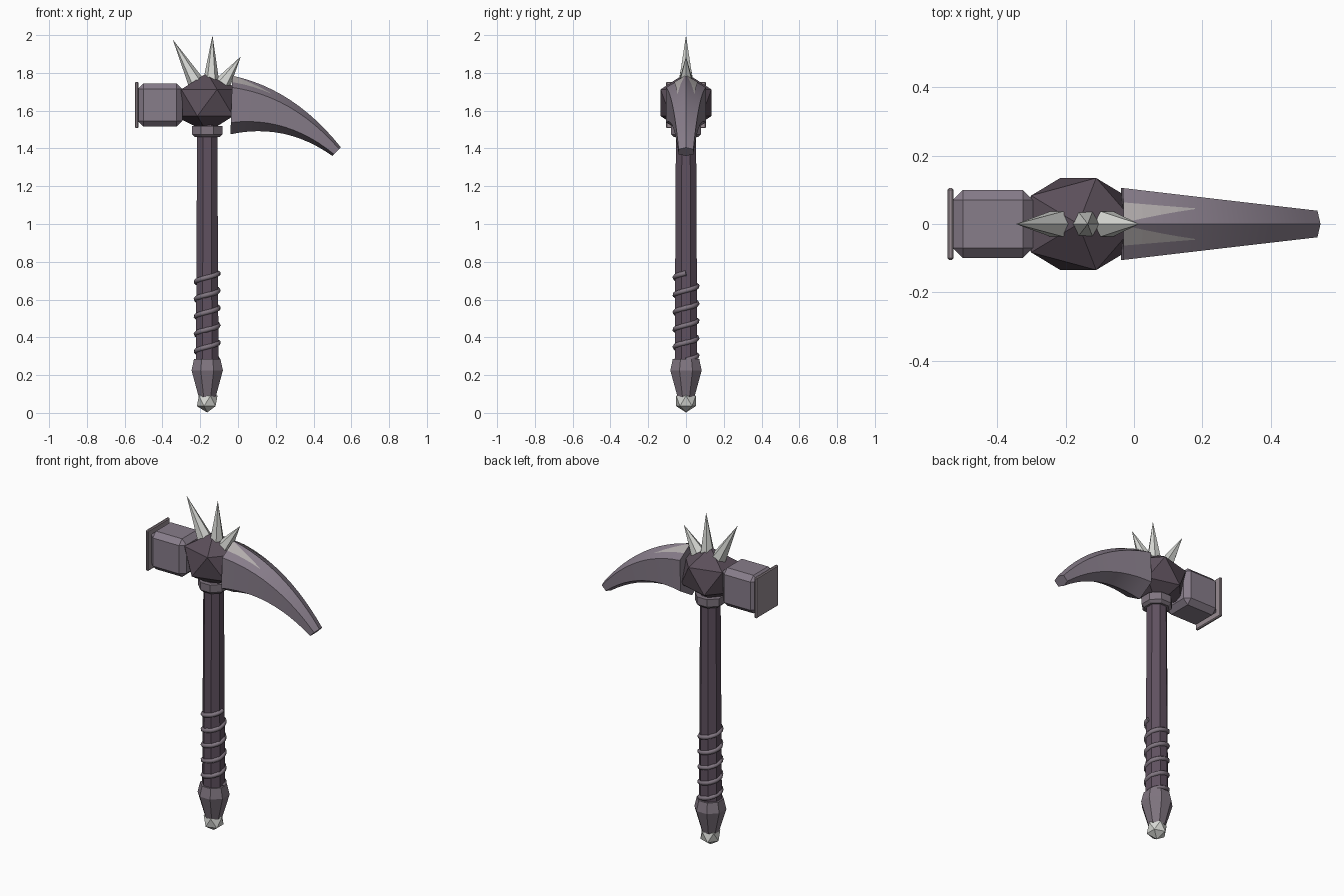
import bpy, bmesh, math
from mathutils import Vector

cube = bpy.data.objects.get("Cube")
if cube:
    bpy.data.objects.remove(cube)

AXIS = -0.163      # x of the handle axis


def material(name, rgb):
    m = bpy.data.materials.new(name)
    m.use_nodes = True
    m.diffuse_color = (*rgb, 1)
    m.node_tree.nodes["Principled BSDF"].inputs["Base Color"].default_value = (*rgb, 1)
    return m


STEEL = material("mauve steel", (0.245, 0.205, 0.255))
PLATE = material("rosy steel", (0.31, 0.26, 0.285))
DARK = material("dark iron", (0.105, 0.078, 0.102))
WOOD = material("dark plum wood", (0.115, 0.082, 0.115))
CAP = material("grey plum metal", (0.215, 0.178, 0.215))
BRIGHT = material("pale metal", (0.68, 0.69, 0.66))
SHEEN = material("worn metal", (0.44, 0.41, 0.41))


def finish(name, bm, mat):
    bmesh.ops.recalc_face_normals(bm, faces=bm.faces)
    me = bpy.data.meshes.new(name)
    bm.to_mesh(me)
    bm.free()
    me.materials.append(mat)
    ob = bpy.data.objects.new(name, me)
    bpy.context.collection.objects.link(ob)
    return ob


def loft(name, rings, mat):
    """Skin a list of closed rings and cap both ends."""
    bm = bmesh.new()
    loops = [[bm.verts.new(p) for p in ring] for ring in rings]
    n = len(loops[0])
    for a, b in zip(loops, loops[1:]):
        for i in range(n):
            j = (i + 1) % n
            bm.faces.new((a[i], a[j], b[j], b[i]))
    bm.faces.new(loops[0])
    bm.faces.new(loops[-1])
    return finish(name, bm, mat)


def turned(name, profile, mat, sides=8):
    """Faceted upright part; profile holds (half width, height) pairs."""
    rings = []
    for r, z in profile:
        r /= math.cos(math.pi / sides)
        angles = [math.tau * (i + 0.5) / sides for i in range(sides)]
        rings.append([(AXIS + r * math.cos(a), r * math.sin(a), z) for a in angles])
    return loft(name, rings, mat)


def ball(name, z, radii, mat):
    bm = bmesh.new()
    bmesh.ops.create_icosphere(bm, subdivisions=1, radius=1)
    bmesh.ops.scale(bm, vec=radii, verts=bm.verts)
    bmesh.ops.translate(bm, vec=(AXIS, 0, z), verts=bm.verts)
    return finish(name, bm, mat)


def block(name, lo, hi, chamfer, mat):
    bm = bmesh.new()
    bmesh.ops.create_cube(bm, size=1)
    lo, hi = Vector(lo), Vector(hi)
    bmesh.ops.scale(bm, vec=hi - lo, verts=bm.verts)
    bmesh.ops.translate(bm, vec=(lo + hi) / 2, verts=bm.verts)
    bmesh.ops.bevel(bm, geom=bm.edges[:], offset=chamfer, segments=1, affect='EDGES')
    return finish(name, bm, mat)


def spike(name, base, tip, radius):
    base, tip = Vector(base), Vector(tip)
    axis = tip - base
    bm = bmesh.new()
    bmesh.ops.create_cone(bm, cap_ends=True, segments=6, radius1=radius, radius2=0,
                          depth=axis.length)
    bmesh.ops.rotate(bm, cent=(0, 0, 0), verts=bm.verts,
                     matrix=axis.to_track_quat('Z', 'Y').to_matrix())
    bmesh.ops.translate(bm, vec=(base + tip) / 2, verts=bm.verts)
    return finish(name, bm, BRIGHT)


# Handle, collar and pommel
turned("handle", [(0.06, 0.2), (0.055, 1.2), (0.053, 1.53)], WOOD)
turned("collar", [(0.065, 1.46), (0.08, 1.475), (0.08, 1.52)], CAP)
turned("pommel", [(0.07, 0.285), (0.083, 0.225), (0.045, 0.085)], CAP)
ball("pommel_tip", 0.063, (0.061, 0.061, 0.061), BRIGHT)

# Cord wound around the grip
curve = bpy.data.curves.new("grip_wrap", 'CURVE')
curve.dimensions = '3D'
curve.bevel_depth = 0.014
curve.bevel_resolution = 1
curve.use_fill_caps = True
STEPS, TURNS = 100, 5
path = curve.splines.new('POLY')
path.points.add(STEPS)
for i, p in enumerate(path.points):
    a = math.tau * TURNS * i / STEPS
    p.co = (AXIS + 0.058 * math.cos(a), 0.058 * math.sin(a), 0.28 + 0.46 * i / STEPS, 1)
    p.radius = 1
curve.materials.append(CAP)
wrap = bpy.data.objects.new("grip_wrap", curve)
bpy.context.collection.objects.link(wrap)

# Faceted head and hammer
ball("head_core", 1.642, (0.19, 0.158, 0.158), DARK)
block("hammer_block", (-0.53, -0.1, 1.515), (-0.295, 0.1, 1.745), 0.03, STEEL)
block("hammer_face", (-0.545, -0.105, 1.507), (-0.527, 0.105, 1.753), 0.005, PLATE)

# Curved pick: six-sided sections between a top and a bottom arc
TOP = [Vector(p) for p in ((-0.03, 0, 1.785), (0.30, 0, 1.715), (0.545, 0, 1.405))]
BOTTOM = [Vector(p) for p in ((-0.04, 0, 1.475), (0.25, 0, 1.538), (0.5, 0, 1.36))]
SEGMENTS = 12


def arc(points, t):
    a, b, c = points
    return a.lerp(b, t).lerp(b.lerp(c, t), t)


def pick_ring(t):
    top, bottom = arc(TOP, t), arc(BOTTOM, t)
    w = Vector((0, 0.105 - 0.115 * (top.x + 0.03), 0))
    upper, lower = top.lerp(bottom, 0.2), top.lerp(bottom, 0.8)
    return [top, upper + w, lower + w, bottom, lower - w, upper - w]


rings = [pick_ring(i / SEGMENTS) for i in range(SEGMENTS + 1)]
pick = loft("pick", rings, STEEL)
bpy.ops.object.select_all(action='DESELECT')
pick.select_set(True)
bpy.context.view_layer.objects.active = pick
bpy.ops.object.shade_smooth_by_angle(angle=math.radians(22))

# Worn streaks on both upper faces of the pick, narrowing to a point
STREAK = 4
for side, k in (("left", 1), ("right", 5)):
    bm = bmesh.new()
    pairs = []
    for i in range(STREAK + 1):
        f = i / STREAK
        ridge, edge = rings[i][0], rings[i][k]
        pairs.append([bm.verts.new(ridge.lerp(edge, s) + Vector((0.001, 0, 0.003)))
                      for s in (0.04 + 0.5 * f, 0.6 - 0.03 * f)])
    for a, b in zip(pairs, pairs[1:]):
        bm.faces.new((a[0], a[1], b[1], b[0]))
    finish("pick_streak_" + side, bm, SHEEN)

# Spikes on top of the head
spike("spike_right", (-0.225, 0, 1.755), (-0.345, 0, 1.976), 0.043)
spike("spike_middle", (-0.142, 0, 1.765), (-0.135, 0, 2.0), 0.041)
spike("spike_left", (-0.08, 0, 1.745), (0.015, 0, 1.887), 0.043)
